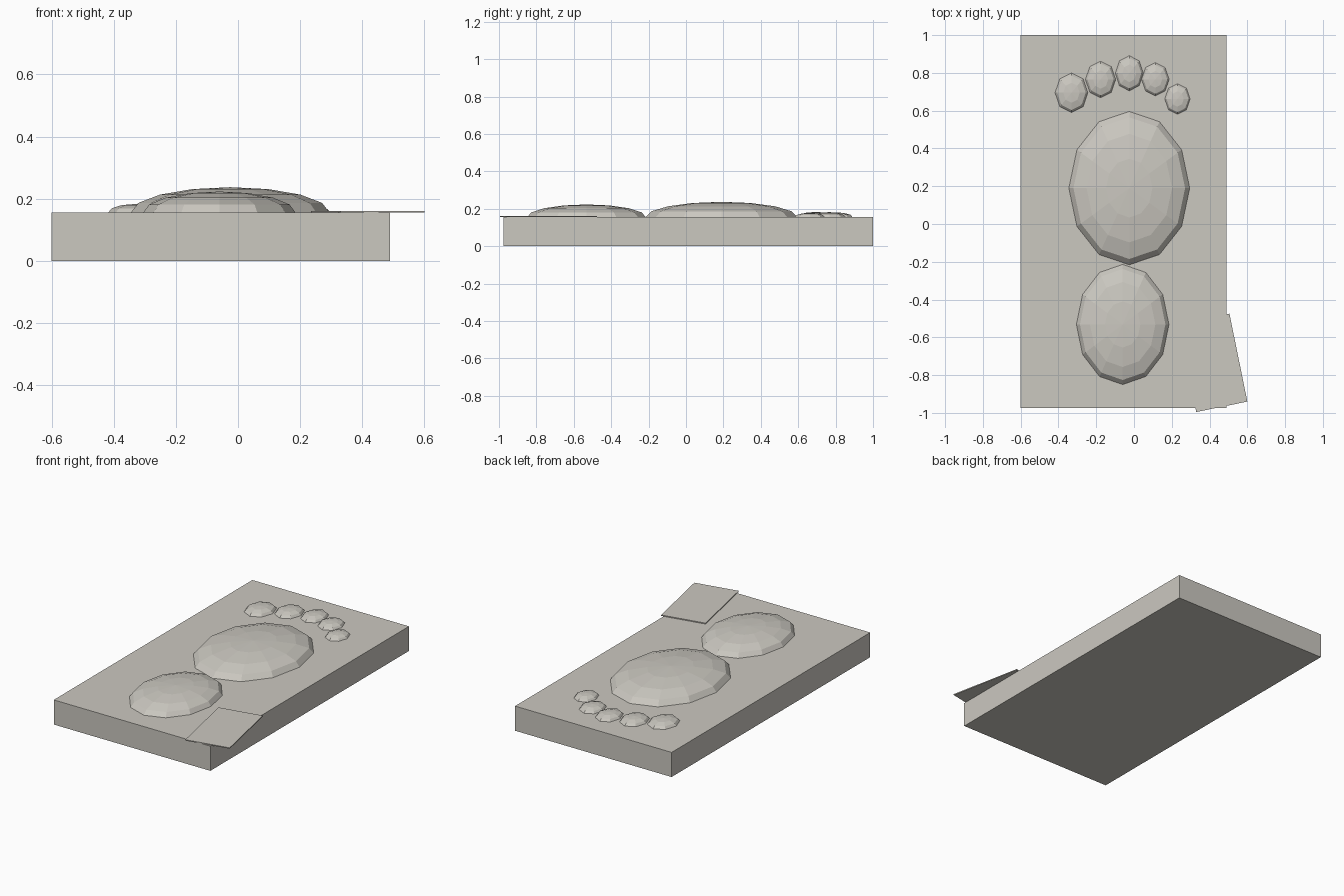
import bpy
import math

if "Cube" in bpy.data.objects:
    bpy.data.objects.remove(bpy.data.objects["Cube"])

# One stone-grey colour for the whole model
stone = bpy.data.materials.new("warm stone grey")
stone.diffuse_color = (0.60, 0.58, 0.53, 1.0)
stone.use_nodes = True
stone.node_tree.nodes["Principled BSDF"].inputs["Base Color"].default_value = stone.diffuse_color

SLAB_TOP = 0.155


def finish(name, scale, angle=0.0):
    obj = bpy.context.object
    obj.name = name
    obj.scale = scale
    obj.rotation_euler.z = angle
    obj.data.materials.append(stone)
    return obj


def box(name, centre, size, angle=0.0):
    bpy.ops.mesh.primitive_cube_add(size=1, location=centre)
    return finish(name, size, angle)


def pad(name, x, y, rx, ry, height, sides, rings):
    """Low-poly ellipsoid half sunk into the slab."""
    bpy.ops.mesh.primitive_uv_sphere_add(
        segments=sides, ring_count=rings, radius=1, location=(x, y, SLAB_TOP))
    return finish(name, (rx, ry, height))


# Base slab
box("slab", (-0.055, 0.0125, SLAB_TOP / 2), (1.09, 1.975, SLAB_TOP))

# Thin tilted plate lying over the front right corner
box("corner_plate", (0.4175, -0.735, SLAB_TOP + 0.003),
    (0.276, 0.475, 0.006), math.radians(11.5))

# Heel and ball of the footprint
pad("heel", -0.06, -0.532, 0.245, 0.318, 0.068, 12, 8)
pad("ball", -0.025, 0.19, 0.32, 0.406, 0.082, 12, 8)

# Five toes in an arc
toes = [(-0.331, 0.695, 0.087, 0.105, 0.028),
        (-0.177, 0.765, 0.080, 0.097, 0.027),
        (-0.025, 0.798, 0.074, 0.093, 0.026),
        (0.113, 0.766, 0.073, 0.088, 0.025),
        (0.230, 0.662, 0.067, 0.081, 0.023)]
for i, (x, y, rx, ry, h) in enumerate(toes):
    pad(f"toe_{i + 1}", x, y, rx, ry, h, 8, 6)
